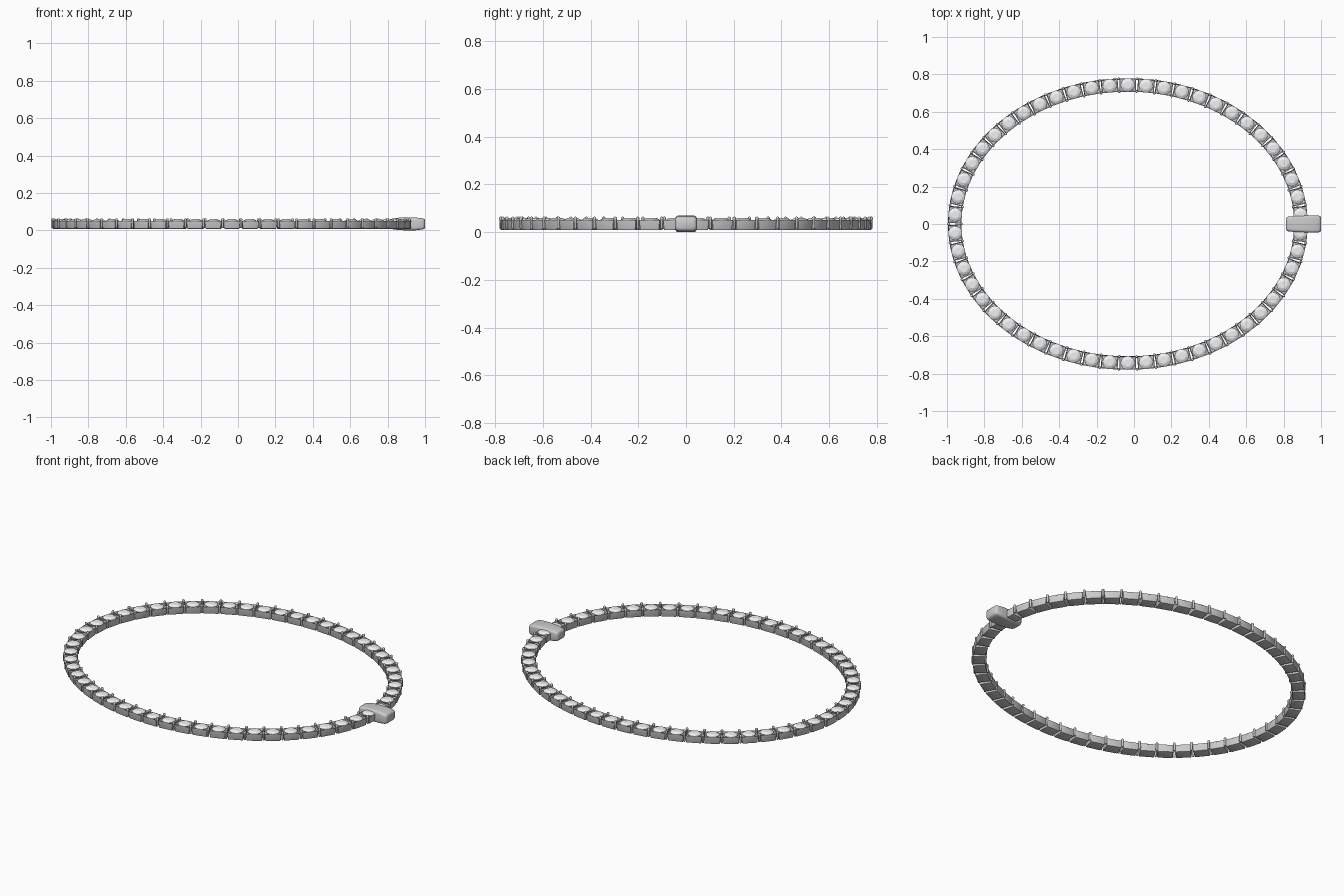
import bpy, bmesh, math
from mathutils import Matrix, Vector

if "Cube" in bpy.data.objects:
    bpy.data.objects.remove(bpy.data.objects["Cube"])

CX, A, B = -0.033, 0.925, 0.743     # oval centre line
COUNT = 54                          # links around the bracelet

gem_mat = bpy.data.materials.new("clear_stone")
gem_mat.diffuse_color = (0.86, 0.88, 0.9, 1)
gem_mat.use_nodes = True
gem_mat.node_tree.nodes["Principled BSDF"].inputs["Base Color"].default_value = gem_mat.diffuse_color


def mesh_from(bm, name, angle=None):
    bmesh.ops.recalc_face_normals(bm, faces=bm.faces)
    if angle is not None:
        for f in bm.faces:
            f.smooth = True
        for e in bm.edges:
            e.smooth = len(e.link_faces) == 2 and e.calc_face_angle(0) < math.radians(angle)
    me = bpy.data.meshes.new(name)
    bm.to_mesh(me)
    bm.free()
    return me


def place(name, me, matrix=Matrix()):
    ob = bpy.data.objects.new(name, me)
    bpy.context.collection.objects.link(ob)
    ob.matrix_world = matrix
    return ob


def loft(bm, rings):
    rows = [[bm.verts.new(p) for p in r] for r in rings]
    n = len(rows[0])
    for r, s in zip(rows, rows[1:]):
        for i in range(n):
            bm.faces.new((r[i], r[(i + 1) % n], s[(i + 1) % n], s[i]))
    return bm.faces.new(rows[0][::-1]), bm.faces.new(rows[-1])


# Link: tapered box with softened lower edges and a sunken seat
def link_mesh():
    bm = bmesh.new()

    def rect(hx, hy, z):
        return [(-hx, -hy, z), (hx, -hy, z), (hx, hy, z), (-hx, hy, z)]
    bottom, top = loft(bm, [rect(0.041, 0.034, 0.009), rect(0.045, 0.036, 0.051)])
    edges = [e for e in bm.edges if e not in top.edges[:]]
    bmesh.ops.bevel(bm, geom=edges, offset=0.004, segments=2, profile=0.5, affect='EDGES')
    top = max(bm.faces, key=lambda f: f.calc_center_median().z)
    bmesh.ops.inset_region(bm, faces=[top], thickness=0.004)
    bmesh.ops.translate(bm, verts=top.verts[:], vec=(0, 0, -0.008))
    return mesh_from(bm, "link", 40)


# Stone: round brilliant cut with table, crown, girdle and pavilion
def stone_mesh():
    bm = bmesh.new()

    def ring(r, z, n, turn=0.0):
        return [bm.verts.new((r * math.cos(2 * math.pi * (i + turn) / n),
                              r * math.sin(2 * math.pi * (i + turn) / n), z)) for i in range(n)]
    table, star = ring(0.020, 0.060, 8), ring(0.029, 0.0565, 8, 0.5)
    up, low = ring(0.037, 0.051, 16), ring(0.037, 0.049, 16)
    tip = bm.verts.new((0, 0, 0.02))
    bm.faces.new(table)
    for i in range(8):
        j, k = (i + 1) % 8, (i - 1) % 8
        bm.faces.new((table[i], star[i], table[j]))
        bm.faces.new((table[i], star[k], up[2 * i], star[i]))
        bm.faces.new((star[i], up[2 * i], up[2 * i + 1]))
        bm.faces.new((star[i], up[2 * i + 1], up[2 * j]))
    for i in range(16):
        j = (i + 1) % 16
        bm.faces.new((up[i], low[i], low[j], up[j]))
        bm.faces.new((low[i], tip, low[j]))
    me = mesh_from(bm, "stone")
    me.materials.append(gem_mat)
    return me


# Prong pair: two posts with round heads, inner and outer edge
def prong_mesh():
    bm = bmesh.new()
    for y in (-0.034, 0.034):
        rings = []
        for r, z in ((0.004, 0.014), (0.0062, 0.018), (0.0062, 0.052), (0.0075, 0.055),
                     (0.0072, 0.060), (0.005, 0.0635), (0.002, 0.065)):
            rings.append([(r * math.cos(a), y + r * math.sin(a), z)
                          for a in (i * math.pi / 5 for i in range(10))])
        loft(bm, rings)
    return mesh_from(bm, "prongs", 50)


# Clasp: rounded bar lofted across the band
def clasp_mesh():
    bm = bmesh.new()
    rings = []
    for x, hy, hz in ((0.813, 0.028, 0.018), (0.816, 0.035, 0.024), (0.825, 0.039, 0.028),
                      (0.86, 0.043, 0.033), (0.91, 0.045, 0.035), (0.95, 0.046, 0.034),
                      (0.985, 0.046, 0.030), (0.996, 0.042, 0.026), (1.0, 0.035, 0.020)):
        c = 0.014
        ring = []
        for q, (sy, sz) in enumerate(((1, 1), (-1, 1), (-1, -1), (1, -1))):
            for i in range(5):
                a = math.pi / 2 * (q + i / 4)
                ring.append((x, sy * (hy - c) + c * math.cos(a),
                             0.035 + sz * (hz - c) + c * math.sin(a)))
        rings.append(ring)
    loft(bm, rings)
    return mesh_from(bm, "clasp", 45)


# Even spacing along the oval, as frames with y pointing outward
N = 4000
pts = [Vector((CX + A * math.cos(2 * math.pi * i / N), B * math.sin(2 * math.pi * i / N), 0))
       for i in range(N + 1)]
lengths = [0.0]
for p, q in zip(pts, pts[1:]):
    lengths.append(lengths[-1] + (q - p).length)


def frame(step):
    target = lengths[-1] * step / COUNT
    i = min(range(N), key=lambda k: abs(lengths[k] - target))
    t = 2 * math.pi * i / N
    turn = math.atan2(A * math.sin(t), B * math.cos(t)) - math.pi / 2
    return Matrix.Translation(pts[i]) @ Matrix.Rotation(turn, 4, 'Z')


link, stone, prongs = link_mesh(), stone_mesh(), prong_mesh()
for i in range(COUNT):
    mid = frame(i + 0.5)
    place(f"link_{i + 1}", link, mid)
    place(f"stone_{i + 1}", stone, mid)
    if i:                           # the clasp fills the first gap
        place(f"prongs_{i}", prongs, frame(i))
place("clasp", clasp_mesh())
